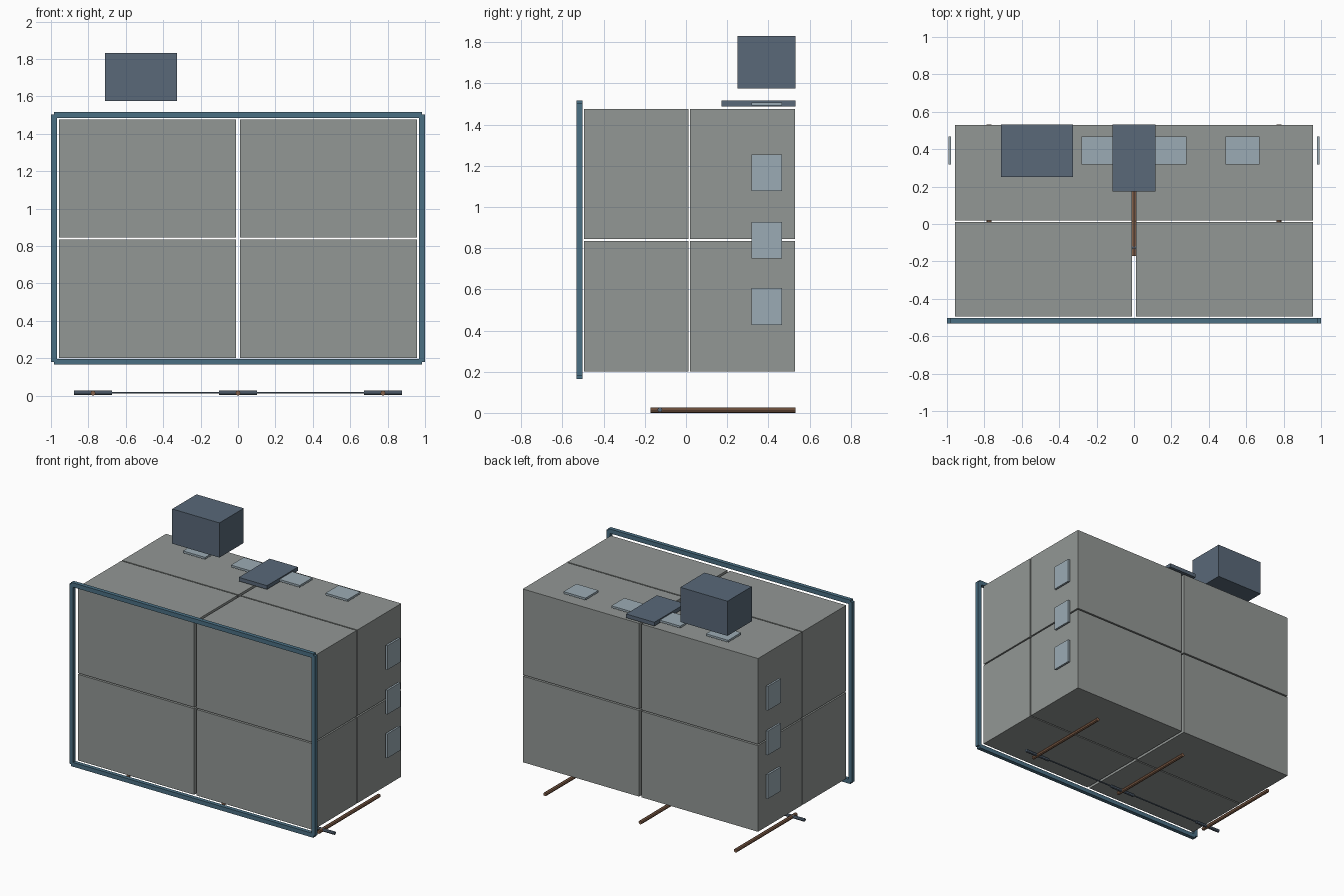
import bpy, math

if "Cube" in bpy.data.objects:
    bpy.data.objects.remove(bpy.data.objects["Cube"])


def mat(name, rgb):
    m = bpy.data.materials.new(name)
    m.diffuse_color = (*rgb, 1)
    m.use_nodes = True
    m.node_tree.nodes["Principled BSDF"].inputs["Base Color"].default_value = m.diffuse_color
    return m


BODY = mat("panel_grey", (0.29, 0.31, 0.30))
BLUE = mat("frame_blue", (0.07, 0.16, 0.23))
SLATE = mat("slate", (0.10, 0.14, 0.19))
PALE = mat("pale_blue", (0.33, 0.41, 0.46))
BROWN = mat("rod_brown", (0.23, 0.12, 0.07))


def box(name, x, y, z, m):
    """Box from (min, max) ranges."""
    r = (x, y, z)
    bpy.ops.mesh.primitive_cube_add(size=1, location=[(a + b) / 2 for a, b in r])
    o = bpy.context.object
    o.name = name
    o.scale = [b - a for a, b in r]
    bpy.ops.object.transform_apply(location=False, rotation=False, scale=True)
    o.data.materials.append(m)


def rod(name, axis, radius, length, loc, m):
    """Eight-sided bar with flats up and down, along x or y."""
    rot = (0, math.pi / 2, 0) if axis == "x" else (math.pi / 2, 0, 0)
    bpy.ops.mesh.primitive_cylinder_add(vertices=8, radius=radius, depth=length,
                                        location=loc, rotation=rot)
    o = bpy.context.object
    o.name = name
    o.data.materials.append(m)


# Eight body blocks separated by thin gaps
for sx, x in (("left", (-0.957, -0.01)), ("right", (0.01, 0.957))):
    for sy, y in (("front", (-0.495, 0.011)), ("back", (0.020, 0.530))):
        for sz, z in (("lower", (0.201, 0.834)), ("upper", (0.844, 1.475))):
            box(f"body_{sz}_{sy}_{sx}", x, y, z, BODY)

# Rectangular front frame with stepped corners
FY = (-0.532, -0.503)
for side, x in (("left", (-1, -0.969)), ("right", (0.969, 1))):
    box(f"frame_post_{side}", x, FY, (0.18, 1.503), BLUE)
for side, z in (("bottom", (0.165, 0.196)), ("top", (1.485, 1.517))):
    box(f"frame_rail_{side}", (-0.985, 0.985), FY, z, BLUE)

# Raised vent plates on the roof and both sides
for i, cx in enumerate((-0.58, -0.19, 0.19, 0.58)):
    box(f"roof_vent_{i + 1}", (cx - 0.09, cx + 0.09), (0.317, 0.467), (1.493, 1.508), PALE)
for side, x in (("left", (-0.993, -0.978)), ("right", (0.978, 0.993))):
    for i, cz in enumerate((0.517, 0.838, 1.166)):
        box(f"side_vent_{side}_{i + 1}", x, (0.317, 0.467), (cz - 0.089, cz + 0.089), PALE)

# Roof plate and raised equipment box
box("roof_plate", (-0.115, 0.115), (0.173, 0.532), (1.489, 1.517), SLATE)
box("equipment_box", (-0.71, -0.326), (0.25, 0.532), (1.576, 1.831), SLATE)

# Low rods with grips joined by a thin cross bar
for side, x in (("left", -0.775), ("middle", 0), ("right", 0.775)):
    rod(f"floor_rod_{side}", "y", 0.0135, 0.704, (x, 0.18, 0.0135), BROWN)
    rod(f"grip_{side}", "x", 0.012, 0.205, (x, -0.127, 0.015), SLATE)
rod("cross_bar", "x", 0.005, 1.55, (0, -0.127, 0.015), SLATE)
